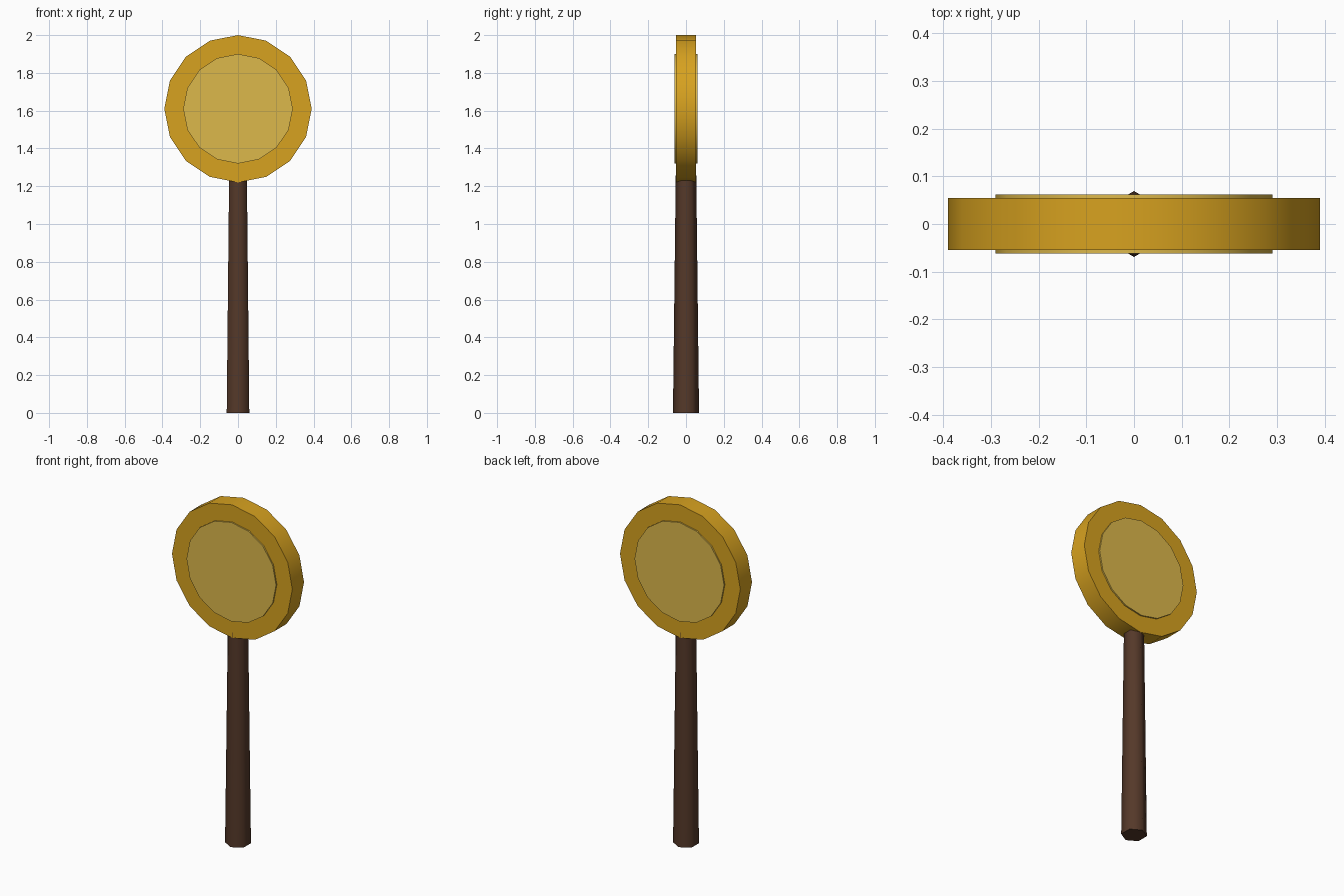
import bpy
from math import radians

if "Cube" in bpy.data.objects:
    bpy.data.objects.remove(bpy.data.objects["Cube"])


def finish(obj, name, color, angle):
    obj.name = name
    bpy.ops.object.transform_apply(location=False, rotation=True, scale=True)
    bpy.ops.object.shade_smooth_by_angle(angle=radians(angle))
    mat = bpy.data.materials.new(name + "_material")
    mat.diffuse_color = (*color, 1)
    mat.use_nodes = True
    mat.node_tree.nodes["Principled BSDF"].inputs["Base Color"].default_value = mat.diffuse_color
    obj.data.materials.append(mat)


def disc(name, radius, thickness, color):
    bpy.ops.mesh.primitive_cylinder_add(
        vertices=16, radius=radius, depth=thickness,
        location=(0, 0, 1.61), rotation=(radians(90), 0, 0))
    finish(bpy.context.object, name, color, 40)


# Tapered six-sided handle, its top end sunk into the disc
handle_top = 1.28
bpy.ops.mesh.primitive_cone_add(
    vertices=6, radius1=0.069, radius2=0.054, depth=handle_top,
    location=(0, 0, handle_top / 2))
finish(bpy.context.object, "handle", (0.09, 0.04, 0.022), 65)

# Thick outer disc
disc("outer_disc", 0.39, 0.108, (0.68, 0.36, 0.014))

# Paler inner disc, slightly raised on both faces
disc("inner_disc", 0.29, 0.124, (0.72, 0.48, 0.07))
